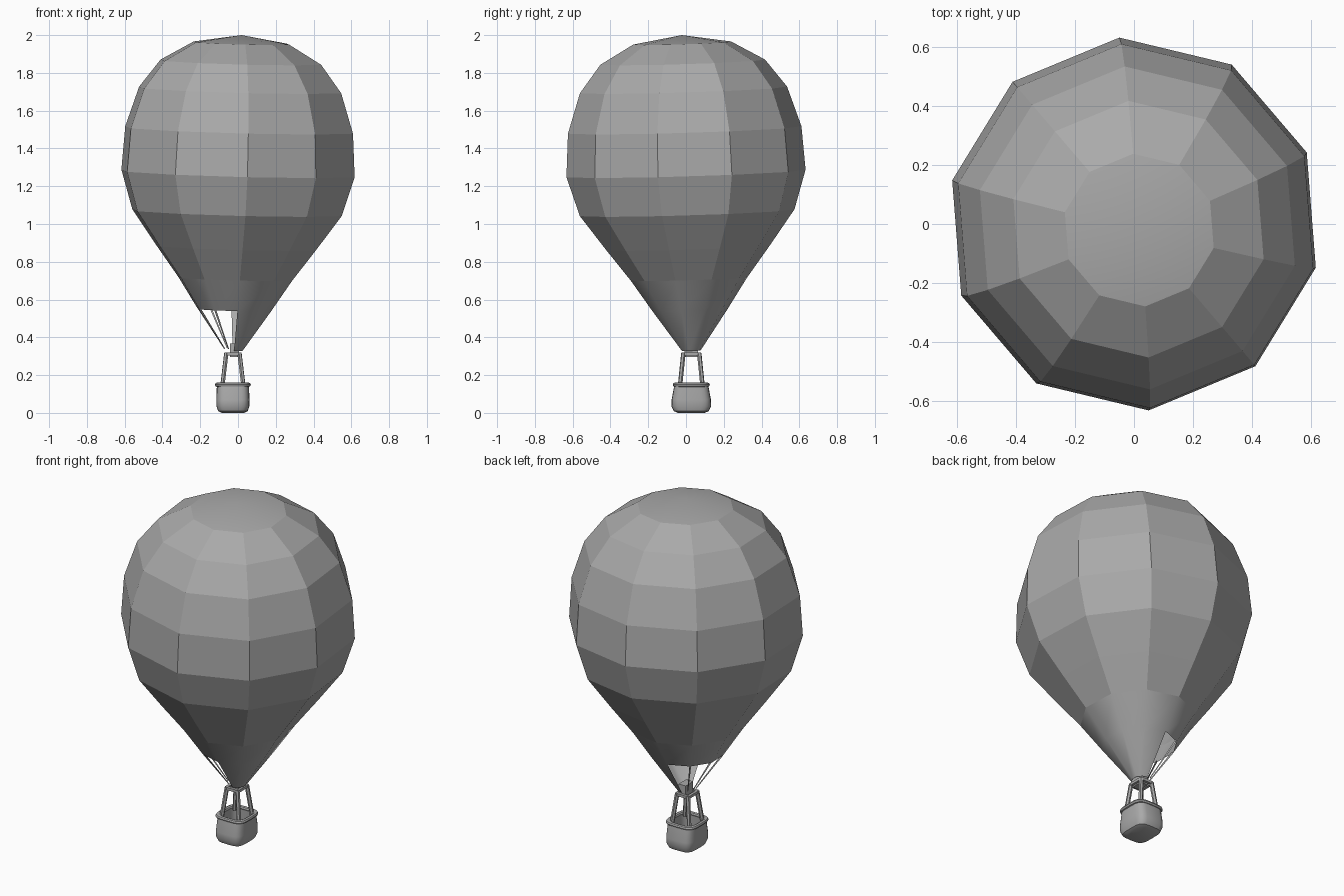
import bpy, bmesh, math
from mathutils import Vector

if "Cube" in bpy.data.objects:
    bpy.data.objects.remove(bpy.data.objects["Cube"])

grey = bpy.data.materials.new("plain grey")
grey.diffuse_color = (0.4, 0.4, 0.4, 1)
grey.use_nodes = True
grey.node_tree.nodes["Principled BSDF"].inputs["Base Color"].default_value = grey.diffuse_color

SIDES, START, PIVOT = 10, math.radians(-85.5), 1.268
CX, CY = -0.027, 0.028          # basket axis


def finish(bm, name, smooth=None):
    me = bpy.data.meshes.new(name)
    bm.to_mesh(me)
    bm.free()
    ob = bpy.data.objects.new(name, me)
    bpy.context.collection.objects.link(ob)
    me.materials.append(grey)
    if smooth:
        bpy.context.view_layer.objects.active = ob
        ob.select_set(True)
        bpy.ops.object.shade_smooth_by_angle(angle=math.radians(smooth))
        ob.select_set(False)
    return ob


def tilted(r, z, i):
    """Point on the slightly leaning envelope."""
    a = START + 2 * math.pi * i / SIDES
    x, y, h = r * math.cos(a), r * math.sin(a), z - PIVOT
    return Vector((x + 0.026 * h, y - 0.03 * h, z - 0.026 * x + 0.03 * y))


def bridge(bm, a, b):
    n = len(a)
    return [bm.faces.new((a[i], a[(i + 1) % n], b[(i + 1) % n], b[i])) for i in range(n)]


# Balloon envelope, with a half skirt hanging on the right side
profile = [(0.20, 0.545), (0.31, 0.71), (0.435, 0.875), (0.57, 1.06), (0.635, 1.268),
           (0.62, 1.498), (0.55, 1.71), (0.437, 1.857), (0.26, 1.958)]
bm = bmesh.new()
rings = [[bm.verts.new(tilted(r, z, i)) for i in range(SIDES)] for r, z in profile]
for k, (lo, hi) in enumerate(zip(rings, rings[1:])):
    for f in bridge(bm, lo, hi):
        f.smooth = k == 0
apex = bm.verts.new(tilted(0, 2.0, 0))
for i in range(SIDES):
    bm.faces.new((rings[-1][i], rings[-1][(i + 1) % SIDES], apex)).smooth = True
hem = [bm.verts.new(tilted(0.05, 0.33, i)) for i in range(6)]
for i in range(5):
    bm.faces.new((hem[i], hem[i + 1], rings[0][i + 1], rings[0][i])).smooth = True
finish(bm, "envelope")


def bar(bm, a, b, ra, rb, n=4):
    """Tapered bar from a to b."""
    a, b = Vector(a), Vector(b)
    q = (b - a).to_track_quat('Z', 'Y')
    loops = []
    for p, r in ((a, ra), (b, rb)):
        loops.append([bm.verts.new(p + q @ Vector((r * math.cos(t), r * math.sin(t), 0)))
                      for t in [2 * math.pi * (j + 0.5) / n for j in range(n)]])
    bridge(bm, *loops)
    bm.faces.new(loops[0][::-1])
    bm.faces.new(loops[1])


# Thin ropes on the open side of the skirt
bm = bmesh.new()
for i in range(6, 10):
    bar(bm, tilted(0.195, 0.547, i), tilted(0.05, 0.34, i), 0.006, 0.003, 3)
finish(bm, "skirt_ropes")


def rounded(bm, hx, hy, z, n=24, p=0.5):
    """Rounded rectangle loop about the basket axis."""
    out = []
    for j in range(n):
        t = 2 * math.pi * j / n
        c, s = math.cos(t), math.sin(t)
        out.append(bm.verts.new((CX + hx * math.copysign(abs(c) ** p, c),
                                 CY + hy * math.copysign(abs(s) ** p, s), z)))
    return out


def shell(name, sections, cap_start, cap_end, closed=False):
    bm = bmesh.new()
    loops = [rounded(bm, *s) for s in sections]
    for a, b in zip(loops, loops[1:]):
        bridge(bm, a, b)
    if closed:
        bridge(bm, loops[-1], loops[0])
    if cap_start:
        bm.faces.new(loops[0][::-1])
    if cap_end:
        bm.faces.new(loops[-1])
    bmesh.ops.recalc_face_normals(bm, faces=bm.faces)
    return finish(bm, name, 40)


# Hollow basket with a bulging body and rounded foot
shell("basket", [(0.06, 0.07, 0.0), (0.078, 0.092, 0.009), (0.087, 0.105, 0.035),
                 (0.088, 0.104, 0.07), (0.085, 0.09, 0.145), (0.075, 0.08, 0.145),
                 (0.075, 0.085, 0.03)], True, True)

# Padded rim roll
rim = [(0.083 + 0.012 * math.cos(t), 0.086 + 0.012 * math.cos(t), 0.149 + 0.012 * math.sin(t))
       for t in [2 * math.pi * j / 8 for j in range(8)]]
shell("basket_rim", rim, False, False, True)

# Four leaning posts and the square frame on top of them
corners = [(1, 1), (-1, 1), (-1, -1), (1, -1)]
bm = bmesh.new()
for sx, sy in corners:
    bar(bm, (CX + sx * 0.056, CY + sy * 0.06, 0.14), (CX + sx * 0.035, CY + sy * 0.042, 0.315),
        0.012, 0.012, 6)
finish(bm, "posts", 20)

bm = bmesh.new()
for k in range(4):
    (ax, ay), (bx, by) = corners[k], corners[(k + 1) % 4]
    bar(bm, (CX + ax * 0.037, CY + ay * 0.044, 0.311),
        (CX + bx * 0.037, CY + by * 0.044, 0.311), 0.011, 0.011)
finish(bm, "burner_frame")

# Burner block
bm = bmesh.new()
bmesh.ops.create_cube(bm, size=1)
for v in bm.verts:
    v.co = (CX + 0.008 + v.co.x * 0.046, CY + v.co.y * 0.07, 0.332 + v.co.z * 0.072)
finish(bm, "burner")
